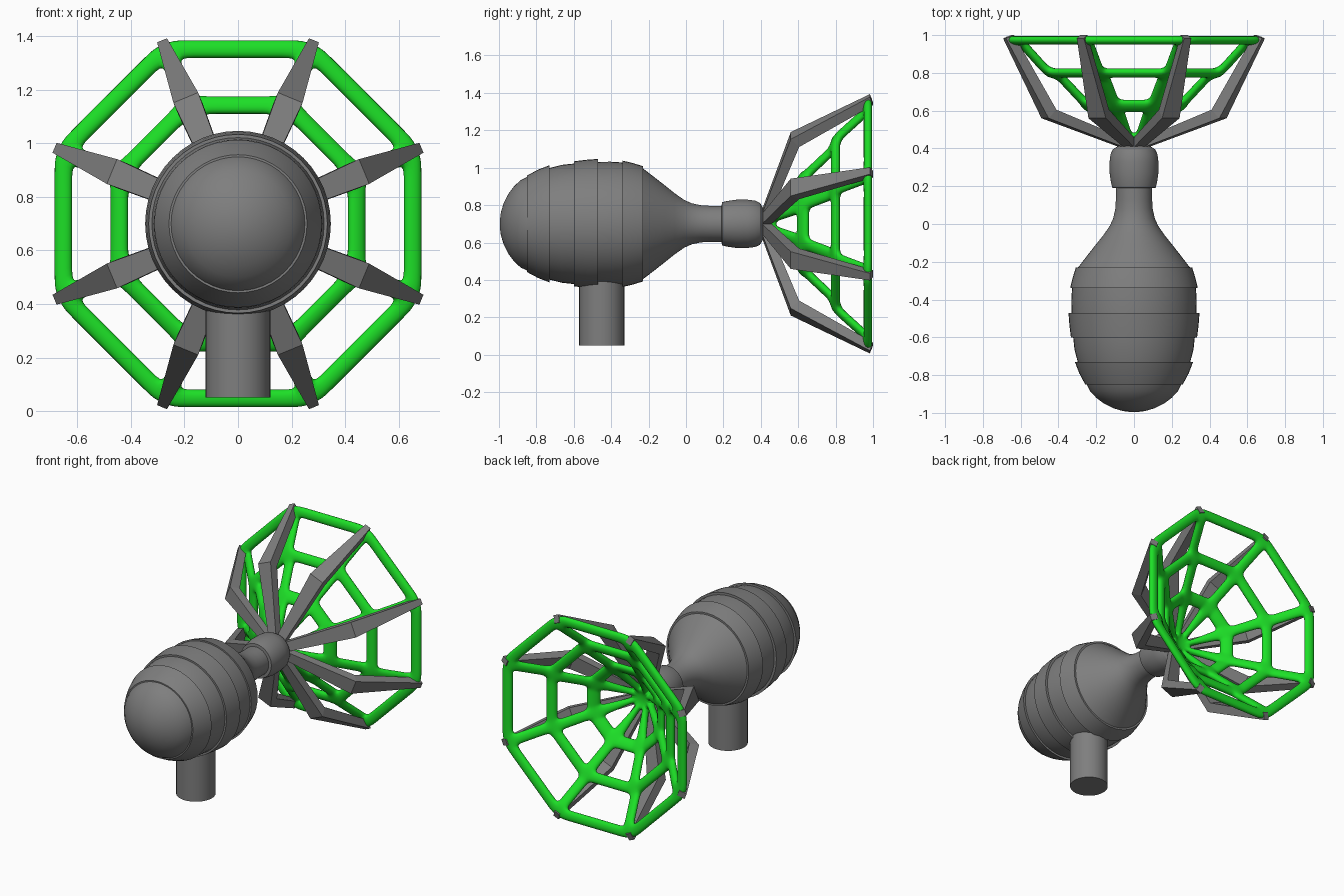
import bpy, bmesh, math
from mathutils import Vector

if "Cube" in bpy.data.objects:
    bpy.data.objects.remove(bpy.data.objects["Cube"])

AXIS_Z = 0.70
RIB_ANGLES = [math.radians(22.5 + 45 * k) for k in range(8)]


def material(name, rgb):
    m = bpy.data.materials.new(name)
    m.diffuse_color = (*rgb, 1)
    m.use_nodes = True
    m.node_tree.nodes["Principled BSDF"].inputs["Base Color"].default_value = m.diffuse_color
    return m


GREY = material("dark_grey", (0.21, 0.21, 0.21))
GREEN = material("green", (0.012, 0.74, 0.02))


def polar(r, a, y, t=0.0):
    """Point at radius r, angle a around the y axis, shifted t along the tangent."""
    return Vector((r * math.cos(a) - t * math.sin(a), y,
                   AXIS_Z + r * math.sin(a) + t * math.cos(a)))


def finish(name, bm, mat):
    bmesh.ops.recalc_face_normals(bm, faces=bm.faces[:])
    me = bpy.data.meshes.new(name)
    bm.to_mesh(me)
    bm.free()
    ob = bpy.data.objects.new(name, me)
    ob.data.materials.append(mat)
    bpy.context.collection.objects.link(ob)
    return ob


def smooth(ob, deg):
    bpy.ops.object.select_all(action='DESELECT')
    ob.select_set(True)
    bpy.context.view_layer.objects.active = ob
    bpy.ops.object.shade_smooth_by_angle(angle=math.radians(deg))


def lathe(name, profile, n=48):
    """Revolve (y, r) points around the long axis, closing both ends."""
    bm = bmesh.new()
    rings = [[bm.verts.new(polar(r, 2 * math.pi * i / n, y)) for i in range(n)]
             for y, r in profile]
    for a, b in zip(rings, rings[1:]):
        for i in range(n):
            j = (i + 1) % n
            bm.faces.new((a[i], a[j], b[j], b[i]))
    bm.faces.new(rings[0])
    bm.faces.new(rings[-1])
    ob = finish(name, bm, GREY)
    smooth(ob, 25)
    return ob


# Bulb body with stepped bands, tapering to a neck
lathe("body", [
    (-0.995, 0.02), (-0.99, 0.06), (-0.975, 0.11), (-0.95, 0.16), (-0.92, 0.20),
    (-0.885, 0.233), (-0.85, 0.25), (-0.85, 0.258), (-0.79, 0.29), (-0.73, 0.313),
    (-0.73, 0.298), (-0.665, 0.315), (-0.60, 0.322), (-0.60, 0.334), (-0.535, 0.342),
    (-0.47, 0.347), (-0.47, 0.331), (-0.405, 0.332), (-0.34, 0.328), (-0.34, 0.338),
    (-0.285, 0.325), (-0.23, 0.308), (-0.23, 0.296), (-0.17, 0.25), (-0.11, 0.203),
    (-0.06, 0.163), (-0.01, 0.128), (0.03, 0.11), (0.08, 0.099), (0.13, 0.096),
    (0.21, 0.096)])

# Knob at the end of the neck
lathe("knob", [
    (0.19, 0.09), (0.192, 0.115), (0.22, 0.122), (0.27, 0.129), (0.33, 0.129),
    (0.37, 0.124), (0.395, 0.112), (0.412, 0.085), (0.416, 0.04)])

# Handle stem
bpy.ops.mesh.primitive_cylinder_add(vertices=32, radius=0.121, depth=0.45,
                                    location=(0, -0.45, 0.275))
stem = bpy.context.object
stem.name = "stem"
stem.data.materials.append(GREY)
smooth(stem, 30)

# Bent ribs: (outer r, outer y, inner r, inner y, half width) at each section
RIB = [(0.08, 0.41, 0.02, 0.435, 0.03),
       (0.51, 0.56, 0.465, 0.605, 0.05),
       (0.742, 0.983, 0.695, 1.0, 0.02)]
for k, a in enumerate(RIB_ANGLES):
    bm = bmesh.new()
    secs = [[bm.verts.new(p) for p in (polar(ro, a, yo, -w), polar(ro, a, yo, w),
                                       polar(ri, a, yi, w), polar(ri, a, yi, -w))]
            for ro, yo, ri, yi, w in RIB]
    for s, t in zip(secs, secs[1:]):
        for i in range(4):
            j = (i + 1) % 4
            bm.faces.new((s[i], s[j], t[j], t[i]))
    bm.faces.new(secs[0])
    bm.faces.new(secs[-1])
    finish(f"rib_{k + 1}", bm, GREY)

# Net rings: (corner r, y, spoke half width, fillet); they pair up into bands
NET = [(0.745, 0.978, 0.04, 0.045), (0.668, 0.967, 0.04, 0.045),
       (0.517, 0.812, 0.04, 0.04), (0.443, 0.785, 0.04, 0.04),
       (0.31, 0.655, 0.038, 0.03), (0.235, 0.595, 0.04, 0.02),
       (0.085, 0.475, 0.02, 0.005), (0.045, 0.45, 0.01, 0.003)]


def net_row(bm, r, y, w, f):
    """Four points near each octagon corner: fillet, spoke edge, spoke edge, fillet."""
    corners = [polar(r, a, y) for a in RIB_ANGLES]
    row = []
    for k, c in enumerate(corners):
        back = (corners[k - 1] - c).normalized()
        ahead = (corners[(k + 1) % 8] - c).normalized()
        for p in (back * (w + f), back * w, ahead * w, ahead * (w + f)):
            row.append(bm.verts.new(c + p))
    return row


bm = bmesh.new()
rows = [net_row(bm, *NET[0])]
for n, (lo, hi) in enumerate(zip(NET, NET[1:])):
    gap = n % 2 == 1
    for u in ((0.22, 0.78, 1) if gap else (1,)):
        rows.append(net_row(bm, *[p + (q - p) * u for p, q in zip(lo, hi)]))
        s, t = rows[-2:]
        for i in range(32):
            if not gap or i % 4 == 1:          # full band, or spokes only
                j = (i + 1) % 32
                bm.faces.new((s[i], s[j], t[j], t[i]))
bm.faces.new(rows[-1])
loose = [v for v in bm.verts if not v.link_faces]
bmesh.ops.delete(bm, geom=loose, context='VERTS')
net = finish("net", bm, GREEN)
sol = net.modifiers.new("thickness", 'SOLIDIFY')
sol.thickness = 0.048
sol.offset = 0
sub = net.modifiers.new("rounding", 'SUBSURF')
sub.levels = sub.render_levels = 2
for p in net.data.polygons:
    p.use_smooth = True
